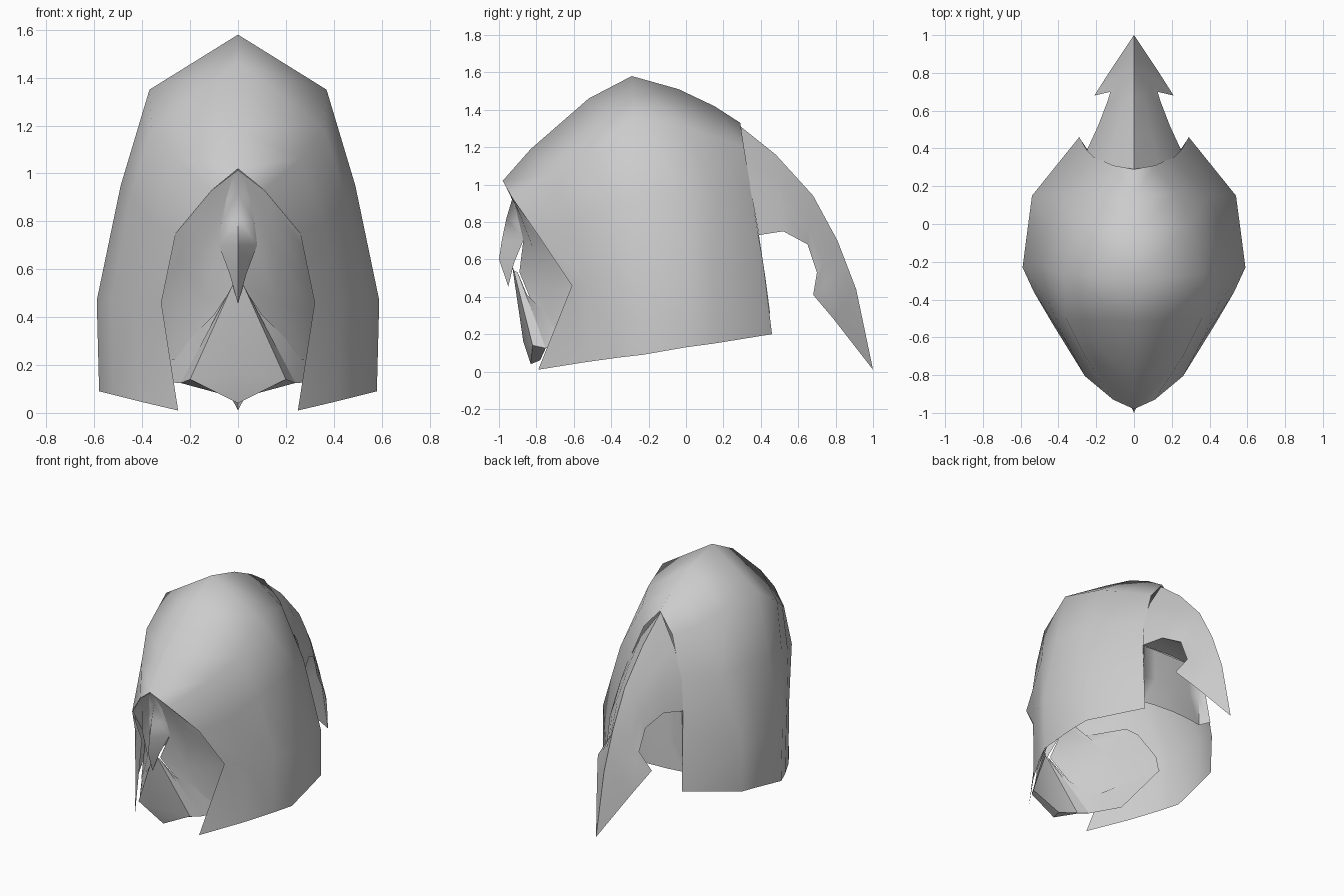
import bpy
import bmesh
import math
from mathutils import Vector

default_cube = bpy.data.objects.get("Cube")
if default_cube:
    bpy.data.objects.remove(default_cube, do_unlink=True)

# Single steel grey used by every plate
steel = bpy.data.materials.new("steel_grey")
steel.use_nodes = True
grey = (0.6, 0.6, 0.6, 1)
steel.diffuse_color = grey
steel.node_tree.nodes["Principled BSDF"].inputs["Base Color"].default_value = grey


def plate(name, sections, smooth_angle=60, outward=(0, -1, 0)):
    """Loft sections of equal length into a sheet and mirror it across x = 0."""
    bm = bmesh.new()
    grid = [[bm.verts.new(point) for point in section] for section in sections]
    for first, second in zip(grid, grid[1:]):
        for a, b, c, d in zip(first, first[1:], second[1:], second):
            bm.faces.new((a, b, c, d))
    bmesh.ops.remove_doubles(bm, verts=bm.verts[:], dist=0.001)
    bmesh.ops.recalc_face_normals(bm, faces=bm.faces[:])
    # Turn the sheet so that its visible side faces outward
    facing = sum((f.normal * f.calc_area() for f in bm.faces), Vector())
    if facing.dot(Vector(outward)) < 0:
        bmesh.ops.reverse_faces(bm, faces=bm.faces[:])
    mesh = bpy.data.meshes.new(name)
    bm.to_mesh(mesh)
    bm.free()
    mesh.materials.append(steel)
    obj = bpy.data.objects.new(name, mesh)
    bpy.context.collection.objects.link(obj)
    mirror = obj.modifiers.new("mirror", "MIRROR")
    mirror.use_clip = True
    bpy.ops.object.select_all(action="DESELECT")
    obj.select_set(True)
    bpy.context.view_layer.objects.active = obj
    bpy.ops.object.modifier_apply(modifier=mirror.name)
    bpy.ops.object.shade_smooth_by_angle(angle=math.radians(smooth_angle))
    return obj


def bridge(start, end, steps, bulge=0.0):
    """Points from start to end, swollen sideways in the middle."""
    start, end = Vector(start), Vector(end)
    points = []
    for i in range(steps + 1):
        t = i / steps
        point = start.lerp(end, t)
        point.x += bulge * math.sin(math.pi * t)
        points.append(point)
    return points


# Hood shell: each section runs from the crown ridge to the hem, front to back
plate("hood_shell", [
    [(0, -.98, 1.02), (.11, -.93, .93), (.26, -.805, .75), (.32, -.61, .46), (.25, -.79, .01)],
    [(0, -.83, 1.19), (.26, -.7, 1.06), (.36, -.62, .79), (.43, -.53, .47), (.42, -.54, .05)],
    [(0, -.52, 1.46), (.36, -.5, 1.19), (.45, -.42, .9), (.53, -.36, .47), (.52, -.36, .075)],
    [(0, -.29, 1.58), (.37, -.27, 1.35), (.49, -.22, .95), (.59, -.23, .47), (.58, -.23, .09)],
    [(0, -.04, 1.51), (.3, -.01, 1.31), (.45, 0, .95), (.56, 0, .47), (.56, 0, .13)],
    [(0, .15, 1.42), (.23, .16, 1.25), (.4, .16, .92), (.54, .15, .47), (.54, .15, .15)],
    [(0, .29, 1.33), (.11, .31, 1.2), (.2, .35, .95), (.26, .41, .6), (.29, .46, .2)],
], 120, (1, 0, 0))

# Tail plate: roof-shaped arch with a barbed point
tail_ridge = [(.28, 1.32), (.48, 1.16), (.68, .94), (.81, .7), (.86, .57), (.91, .44), (1, .01)]
tail_edge = [(.25, .39, .73), (.19, .52, .75), (.14, .65, .68), (.125, .7, .53),
             (.21, .68, .41), (.14, .79, .28), (0, 1, .01)]
tail_bulge = [.055, .03, .015, 0, 0, 0, 0]
plate("tail_plate", [
    bridge((0, y, z), edge, 3, bulge)
    for (y, z), edge, bulge in zip(tail_ridge, tail_edge, tail_bulge)
], 35, (1, 0, 0))

# Tail lining: closes the underside of the arch next to the neck
plate("tail_lining", [
    bridge((0, y, z + .01), (x, y, z), 2) for x, y, z in tail_edge[:3]
], 60, (0, 0, -1))

# Neck plate: wall between the rear edges of the hood, below the tail
plate("neck_plate", [
    [(0, .38, .74), (.14, .38, .74), (.24, .385, .73), (.25, .39, .73)],
    [(0, .4, .5), (.15, .395, .5), (.24, .385, .5), (.27, .425, .5)],
    [(0, .41, .3), (.15, .4, .3), (.24, .385, .3), (.285, .45, .31)],
], 60, (0, 1, 0))

# Nose guard: beak hanging from the brow
plate("nose_guard", [
    [(0, -.975, 1.015), (.02, -.965, 1)],
    [(0, -.93, .92), (.05, -.915, .89)],
    [(0, -.96, .82), (.07, -.89, .79)],
    [(0, -.985, .7), (.08, -.87, .7)],
    [(0, -1, .6), (.035, -.92, .58)],
    [(0, -.95, .455), (0, -.95, .455)],
], 100)

# Cheek plates: hang from the rim of the face opening and run back inside the hood
plate("cheek_plates", [
    [(.02, -.965, 1), (.11, -.925, .93), (.26, -.8, .75), (.37, -.52, .72)],
    [(.05, -.915, .89), (.13, -.88, .82), (.28, -.74, .68), (.41, -.45, .66)],
    [(.08, -.87, .7), (.18, -.81, .64), (.32, -.61, .53), (.43, -.4, .58)],
    [(.02, -.89, .54), (.15, -.79, .46), (.32, -.58, .42), (.46, -.32, .45)],
    [(.02, -.89, .53), (.12, -.82, .36), (.27, -.69, .22), (.46, -.29, .33)],
], 60)

# Jaw plates: lower strips that reach back below the cheeks
plate("jaw_plates", [
    [(.02, -.9, .53), (.1, -.85, .41), (.26, -.69, .25), (.46, -.28, .33)],
    [(.02, -.9, .52), (.13, -.825, .327), (.24, -.75, .125), (.36, -.56, .13)],
], 60)

# Chin guard: keeled wedge, with narrow walls joining it to the jaw
plate("chin_guard", [
    [(0, -.93, .57), (.02, -.92, .54)],
    [(0, -.87, .16), (.2, -.82, .14)],
    [(0, -.83, .04), (0, -.83, .04)],
], 60)
plate("chin_walls", [
    [(.02, -.92, .54), (.2, -.82, .14), (0, -.83, .04)],
    [(.02, -.9, .53), (.24, -.75, .125), (0, -.78, .06)],
], 40, (1, 0, 0))
